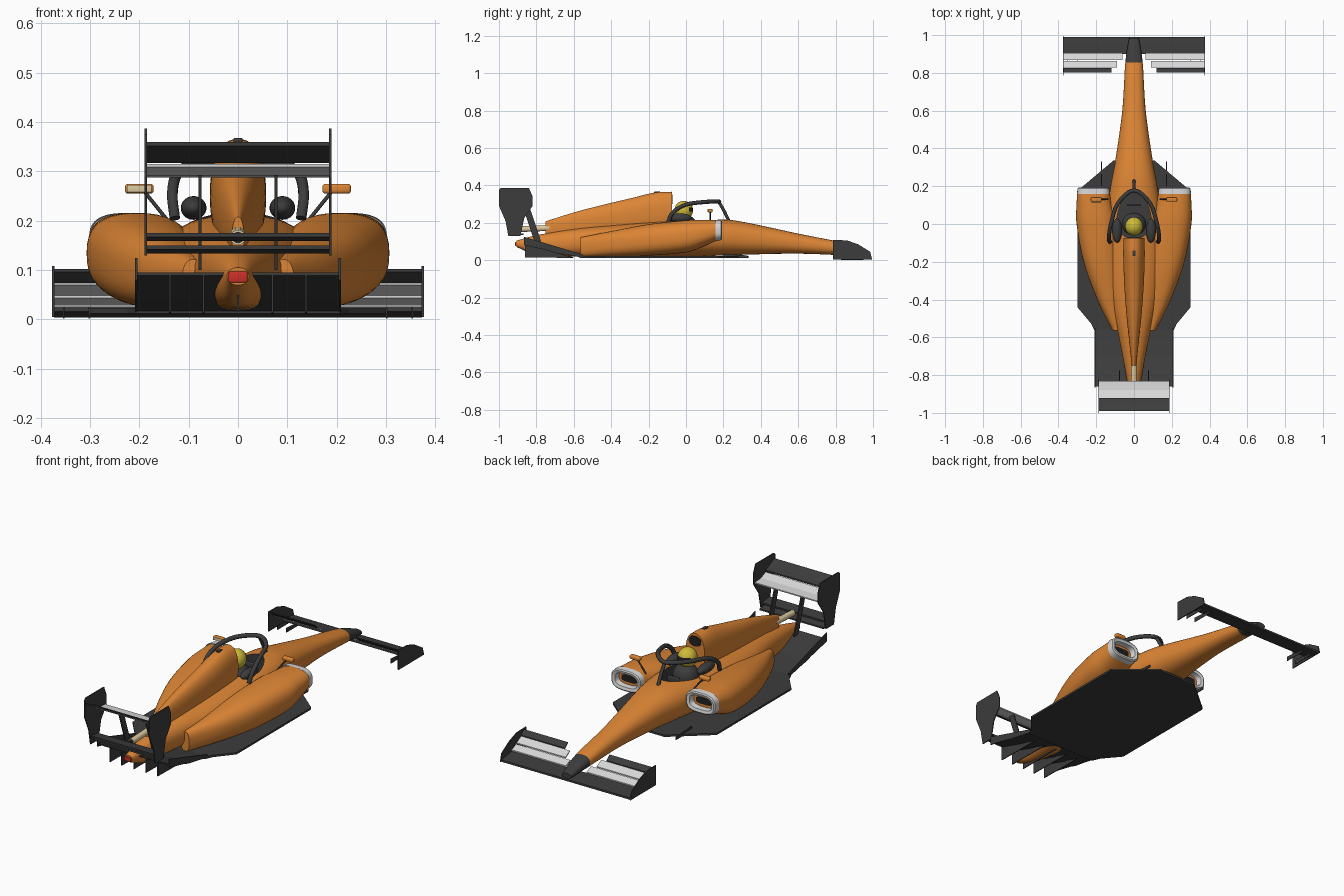
import bpy, bmesh, math
from mathutils import Vector

if "Cube" in bpy.data.objects:
    bpy.data.objects.remove(bpy.data.objects["Cube"])


def material(name, r, g, b):
    m = bpy.data.materials.new(name)
    m.use_nodes = True
    m.diffuse_color = (r, g, b, 1)
    m.node_tree.nodes["Principled BSDF"].inputs["Base Color"].default_value = (r, g, b, 1)
    return m


ORANGE = material("orange paint", .72, .235, .035)
CARBON = material("dark carbon", .045, .045, .045)
BLACK = material("black", .015, .015, .015)
SILVER = material("silver", .68, .68, .69)
YELLOW = material("helmet yellow", .62, .5, .04)
CREAM = material("cream metal", .72, .58, .34)
RED = material("rear light red", .6, .03, .02)


def finish(name, bm, mats, smooth=True, rule=None):
    """Turn a bmesh into an object, colouring faces by rule(centre)."""
    bmesh.ops.recalc_face_normals(bm, faces=bm.faces)
    if rule:
        for f in bm.faces:
            f.material_index = rule(f.calc_center_median())
    me = bpy.data.meshes.new(name)
    bm.to_mesh(me)
    bm.free()
    ob = bpy.data.objects.new(name, me)
    bpy.context.collection.objects.link(ob)
    for m in mats:
        me.materials.append(m)
    if smooth:
        bpy.ops.object.select_all(action='DESELECT')
        bpy.context.view_layer.objects.active = ob
        ob.select_set(True)
        bpy.ops.object.shade_smooth_by_angle(angle=math.radians(35))
    return ob


def spline(stations, steps):
    """Catmull-Rom interpolation through the stations."""
    P = [Vector(s) for s in stations]
    P = [2 * P[0] - P[1]] + P + [2 * P[-1] - P[-2]]
    out = []
    for a, b, c, d in zip(P, P[1:], P[2:], P[3:]):
        for k in range(steps):
            t = k / steps
            out.append(.5 * (2 * b + (c - a) * t + (2 * a - 5 * b + 4 * c - d) * t ** 2
                             + (3 * b - a - 3 * c + d) * t ** 3))
    return out + [P[-2]]


def loft(name, stations, mats, power=2.3, side=1, steps=5, caps=True, rule=None):
    """Skin rounded sections given as (y, centre x, half width, bottom, top)."""
    bm = bmesh.new()
    n, rings = 40, []
    for y, cx, hw, zb, zt in (spline(stations, steps) if steps > 1 else stations):
        ring = []
        for k in range(n):
            a = math.tau * k / n
            c, s = math.cos(a), math.sin(a)
            x = cx + hw * math.copysign(abs(c) ** (2 / power), c)
            z = (zb + zt) / 2 + (zt - zb) / 2 * math.copysign(abs(s) ** (2 / power), s)
            ring.append(bm.verts.new((side * x, y, z)))
        rings.append(ring)
    for r, q in zip(rings, rings[1:]):
        for k in range(n):
            bm.faces.new((r[k], r[(k + 1) % n], q[(k + 1) % n], q[k]))
    if caps:
        bm.faces.new(rings[0])
        bm.faces.new(rings[-1])
    return finish(name, bm, mats, rule=rule)


def prism(name, pts, lo, hi, mat, axis='x', smooth=False):
    """Extrude a flat outline: (y, z) along x or (x, y) along z."""
    bm = bmesh.new()
    place = (lambda p, h: (h, *p)) if axis == 'x' else (lambda p, h: (*p, h))
    a, b = ([bm.verts.new(place(p, h)) for p in pts] for h in (lo, hi))
    bm.faces.new(a)
    bm.faces.new(b)
    for k in range(len(pts)):
        j = (k + 1) % len(pts)
        bm.faces.new((a[k], a[j], b[j], b[k]))
    return finish(name, bm, [mat], smooth)


def blade(name, line, lo, hi, mat, t=.006):
    return prism(name, line + [(y, z - t) for y, z in reversed(line)], lo, hi, mat)


def box(name, c, size, mat, bevel=0):
    bm = bmesh.new()
    bmesh.ops.create_cube(bm, size=1)
    for v in bm.verts:
        v.co = Vector(c) + Vector([v.co[i] * size[i] for i in range(3)])
    if bevel:
        bmesh.ops.bevel(bm, geom=bm.edges[:], offset=bevel, segments=3, affect='EDGES', profile=.5)
    return finish(name, bm, [mat])


def ball(name, c, r, mats, rule=None):
    bm = bmesh.new()
    bmesh.ops.create_uvsphere(bm, u_segments=32, v_segments=20, radius=1)
    for v in bm.verts:
        v.co = Vector(c) + Vector([v.co[i] * r[i] for i in range(3)])
    return finish(name, bm, mats, rule=rule)


def tube(name, pts, r, mat, steps=6):
    cu = bpy.data.curves.new(name, 'CURVE')
    cu.dimensions = '3D'
    cu.bevel_depth, cu.bevel_resolution, cu.use_fill_caps = r, 3, True
    path = spline(pts, steps)
    sp = cu.splines.new('POLY')
    sp.points.add(len(path) - 1)
    for p, co in zip(sp.points, path):
        p.co = (*co, 1)
    cu.materials.append(mat)
    ob = bpy.data.objects.new(name, cu)
    bpy.context.collection.objects.link(ob)
    bpy.ops.object.select_all(action='DESELECT')
    bpy.context.view_layer.objects.active = ob
    ob.select_set(True)
    bpy.ops.object.convert(target='MESH')
    bpy.ops.object.shade_smooth_by_angle(angle=math.radians(40))


# Main hull from tail to nose, with a dark nose tip
hull = loft("hull", [
    (-.905, 0, .022, .07, .105), (-.8, 0, .042, .03, .133), (-.6, 0, .08, .02, .168),
    (-.4, 0, .125, .02, .188), (-.2, 0, .15, .02, .204), (0, 0, .152, .02, .214),
    (.2, 0, .124, .025, .217), (.33, 0, .1, .03, .2), (.6, 0, .062, .035, .142),
    (.855, 0, .046, .025, .09), (.985, 0, .026, .015, .042)],
    [ORANGE, CARBON], rule=lambda c: int(c.y > .855))

# Cockpit opening cut from the hull
outline = [(.088 * math.cos(a) * (1 - .25 * math.sin(a)), .05 + .13 * math.sin(a))
           for a in (math.tau * k / 40 for k in range(40))]
cutter = prism("cockpit_cutter", outline, .12, .3, ORANGE, 'z')
cutter.hide_render = True
cutter.data.materials.append(CARBON)
for f in cutter.data.polygons:
    f.material_index = 1
mod = hull.modifiers.new("cockpit", 'BOOLEAN')
mod.operation, mod.object, mod.solver = 'DIFFERENCE', cutter, 'EXACT'
bpy.context.view_layer.objects.active = hull
bpy.ops.object.modifier_apply(modifier=mod.name)
bpy.data.objects.remove(cutter)

# Engine cover, air intake, camera, exhaust, rear light
loft("engine_cover", [
    (-.75, 0, .012, .12, .208), (-.6, 0, .028, .12, .255), (-.46, 0, .042, .13, .292),
    (-.3, 0, .053, .13, .33), (-.165, 0, .057, .14, .362), (-.075, 0, .055, .15, .366)], [ORANGE])
loft("air_intake", [(-.077, 0, .035, .3, .352), (-.072, 0, .035, .3, .352)], [BLACK], steps=1)
box("roll_hoop_camera", (0, -.155, .362), (.018, .03, .012), CARBON, .003)
tube("exhaust", [(0, -.73, .172), (0, -.88, .166)], .016, CREAM, 1)
loft("exhaust_bore", [(-.882, 0, .011, .155, .177), (-.879, 0, .011, .155, .177)], [BLACK], steps=1)
box("rear_light", (0, -.907, .086), (.038, .012, .022), RED, .003)

# Driver and cockpit fittings
ball("helmet", (0, -.012, .267), (.047, .05, .05), [YELLOW, BLACK],
     lambda c: int(c.y > .012 and .258 < c.z < .285))
ball("driver_body", (0, 0, .18), (.065, .06, .06), [CARBON])
box("steering_wheel", (0, .1, .19), (.07, .012, .035), CARBON, .005)

# Flat floor
half = [(.11, .335), (.3, .175), (.3, -.44), (.225, -.53), (.207, -.57)]
prism("floor", half + [(-x, y) for x, y in reversed(half)], .012, .022, CARBON, 'z')
blade("diffuser", [(-.56, .022), (-.7, .045), (-.86, .095)], -.207, .207, CARBON)
prism("diffuser_strake_middle", [(-.6, .015), (-.86, .09), (-.86, .015)], -.002, .002, CARBON)

# Front wing main plane and rear wing planes
blade("front_wing_plane", [(.99, .014), (.95, .02), (.9, .026)], -.373, .373, CARBON, .01)
blade("rear_wing_plane", [(-.83, .294), (-.88, .298), (-.92, .315)], -.185, .185, SILVER)
blade("rear_wing_flap", [(-.92, .325), (-.95, .338), (-.99, .36)], -.185, .185, CARBON, .008)
for k, z in enumerate((.15, .175)):
    blade(f"beam_wing_{k + 1}", [(-.87 - .02 * k, z - .008), (-.93 - .02 * k, z)], -.185, .185, CARBON, .008)

# Halo hoop and front pillar
arm = [(.128, -.095, .205), (.133, -.07, .255), (.122, 0, .297), (.085, .11, .312)]
tube("halo_hoop", arm + [(0, .178, .313)] + [(-x, y, z) for x, y, z in reversed(arm)], .011, CARBON)
tube("halo_pillar", [(0, .175, .312), (0, .2, .27), (0, .232, .205)], .009, CARBON)

# Mirrored parts
for s, tag in ((1, "left"), (-1, "right")):
    # Sidepod with inlet
    loft(f"sidepod_{tag}", [
        (-.565, .09, .024, .02, .122), (-.4, .13, .065, .02, .155), (-.2, .172, .095, .025, .192),
        (0, .198, .106, .042, .213), (.1, .21, .094, .075, .216), (.16, .215, .086, .103, .215)],
        [ORANGE], 2.5, s)
    loft(f"inlet_rim_{tag}", [
        (.158, .215, .087, .102, .216), (.188, .215, .084, .107, .214),
        (.192, .215, .078, .113, .208), (.188, .215, .064, .127, .195), (.158, .215, .058, .13, .19)],
        [SILVER], 3, s, 1, False)
    loft(f"inlet_slot_{tag}", [(.159, .215, .044, .144, .177), (.163, .215, .044, .144, .177)],
         [BLACK], 4, s, 1)
    # Headrest pad, mirror and stalk
    ball(f"headrest_{tag}", (s * .09, -.035, .226), (.026, .065, .024), [CARBON])
    box(f"mirror_{tag}", (s * .2, .13, .265), (.058, .024, .02), ORANGE, .006)
    if s < 0:
        box(f"mirror_glass_{tag}", (s * .2, .117, .265), (.05, .004, .015), CREAM, .001)
    tube(f"mirror_stalk_{tag}", [(s * .188, .13, .257), (s * .138, .13, .195)], .004, CARBON, 1)
    # Front wing flaps, endplate and strakes
    blade(f"front_flap_lower_{tag}", [(.905, .034), (.868, .05)], s * .06, s * .373, SILVER)
    blade(f"front_flap_middle_{tag}", [(.864, .055), (.828, .076)], s * .09, s * .373, SILVER)
    blade(f"front_flap_upper_{tag}", [(.826, .08), (.802, .102)], s * .12, s * .373, CARBON)
    prism(f"front_endplate_{tag}", [(.785, .005), (.785, .108), (.86, .106), (.92, .085), (.985, .045),
                                    (.995, .005)], s * .372, s * .377, CARBON)
    for k, x in enumerate((.3, .352)):
        prism(f"front_strake_{k + 1}_{tag}", [(.83, .002), (.83, .026), (.95, .018), (.95, .002)],
              s * x, s * (x + .003), CARBON)
    # Rear wing endplate and support
    prism(f"rear_endplate_{tag}", [
        (-1, .375), (-.99, .387), (-.84, .387), (-.82, .34), (-.82, .29), (-.865, .225),
        (-.885, .13), (-.95, .13), (-.965, .21), (-1, .29)], s * .184, s * .189, CARBON)
    prism(f"rear_wing_support_{tag}", [(-.775, .1), (-.81, .1), (-.875, .294), (-.84, .294)],
          s * .074, s * .08, CARBON)
    # Diffuser sides, strakes and floor fins
    prism(f"diffuser_side_{tag}", [(-.55, .012), (-.55, .03), (-.865, .125), (-.865, .01 + .07)],
          s * .204, s * .209, CARBON)
    for k, x in enumerate((.068, .136)):
        prism(f"diffuser_strake_{k + 1}_{tag}", [(-.6, .012), (-.86, .09), (-.86, .015)],
              s * x, s * (x + .004), CARBON)
    prism(f"floor_fin_{tag}", [(.2, .012), (.2, .035), (.33, .025), (.33, .012)], s * .17, s * .175, CARBON)
